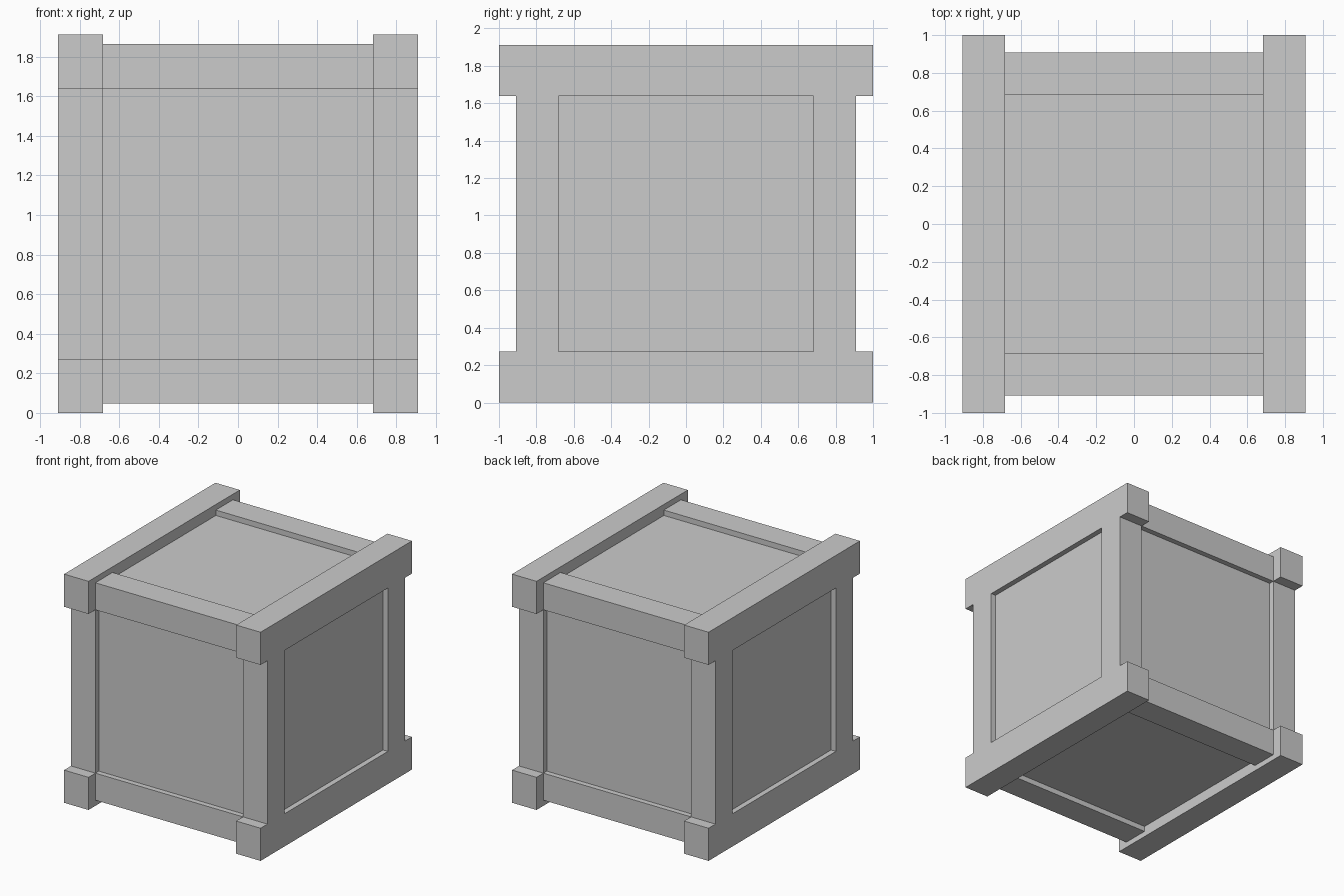
import bpy

if "Cube" in bpy.data.objects:
    bpy.data.objects.remove(bpy.data.objects["Cube"])

MID = 0.956      # height of the crate centre
OUT = 0.909      # outer half size of posts and cross rails
INN = 0.683      # inner edge of the framing boards
END = 1.0        # half length of the long side rails
CORE = 0.864     # half size of the recessed panel box


def box(name, lo, hi):
    """Axis-aligned box, coordinates relative to the crate centre."""
    bpy.ops.mesh.primitive_cube_add(size=1)
    ob = bpy.context.object
    ob.name = name
    for v in ob.data.vertices:
        for i in range(3):
            v.co[i] = (lo[i] + hi[i]) / 2 + v.co[i] * (hi[i] - lo[i])
    ob.location.z = MID
    return ob


def mirrored(ob, x=False, y=False, z=False):
    """Mirror a part about the crate centre."""
    mod = ob.modifiers.new("Mirror", 'MIRROR')
    mod.use_axis = (x, y, z)
    mod.use_mirror_merge = False
    return ob


# recessed panels on all six sides
box("inner_panels", (-CORE,) * 3, (CORE,) * 3)

# thick rails running front to back, four of them
mirrored(box("long_side_rails", (INN, -END, INN), (OUT, END, MID)), x=True, z=True)

# upright corner posts, four of them
mirrored(box("corner_posts", (INN, INN, -INN), (OUT, OUT, INN)), x=True, y=True)

# thinner rails running left to right, four of them
mirrored(box("cross_rails", (-INN, INN, INN), (INN, OUT, OUT)), y=True, z=True)
